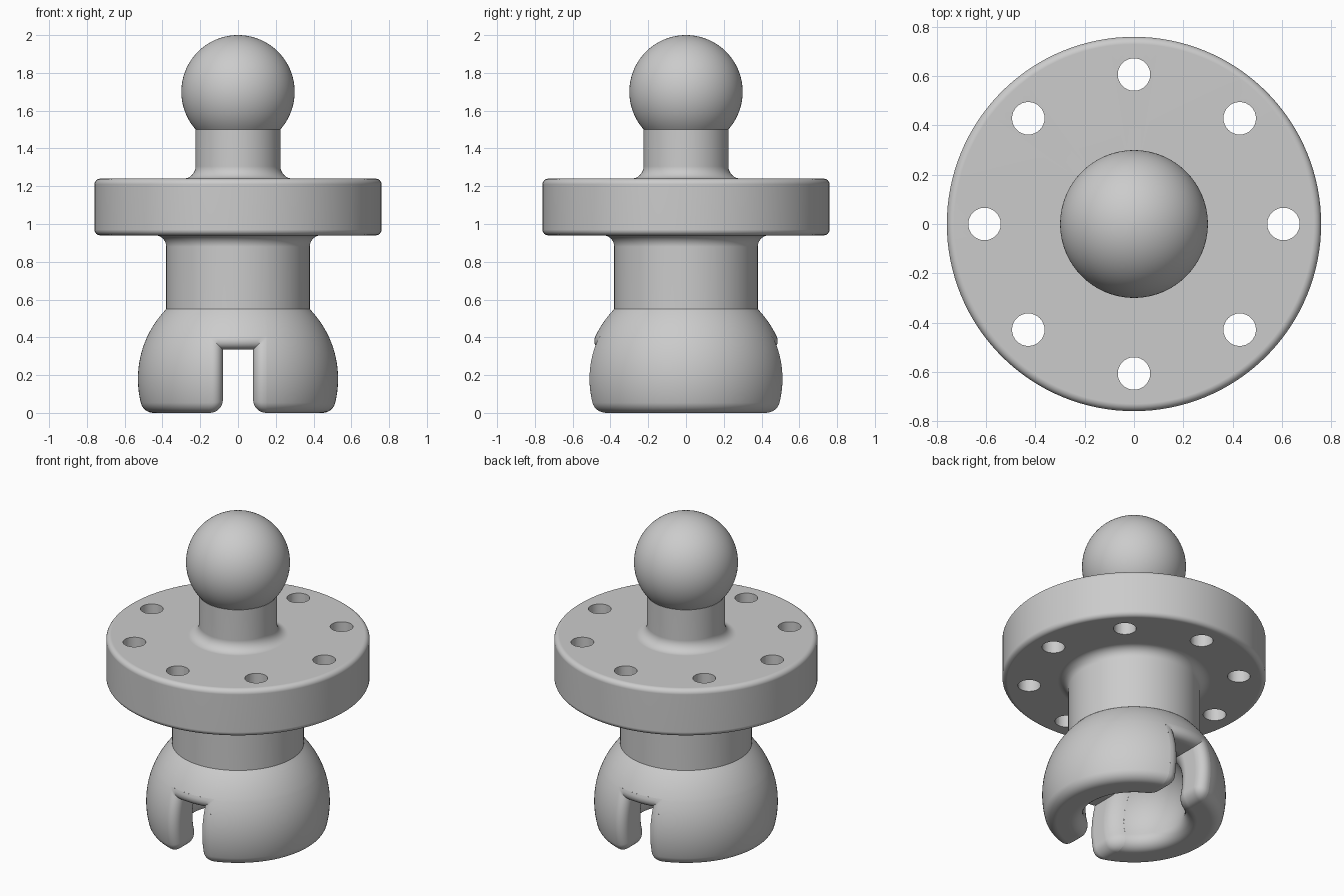
import bpy, bmesh
from math import sin, cos, pi, sqrt, asin, atan2, radians
from mathutils import Matrix

old = bpy.data.objects.get("Cube")
if old:
    bpy.data.objects.remove(old)

SEG = 128
R, CAV, CZ = 0.53, 0.31, 0.18      # socket outer radius, cavity radius, centre height
F, W, TOP = 0.07, 0.08, 0.335      # edge rounding, slot half width, slot roof
HALF, ROOF = W + F, TOP + F        # slot outline including its rounded rim

grey = bpy.data.materials.new("plain_grey")
grey.use_nodes = True
grey.diffuse_color = (0.6, 0.6, 0.6, 1)
grey.node_tree.nodes["Principled BSDF"].inputs["Base Color"].default_value = grey.diffuse_color


def make_object(name, bm):
    mesh = bpy.data.meshes.new(name)
    bm.to_mesh(mesh)
    bm.free()
    mesh.materials.append(grey)
    ob = bpy.data.objects.new(name, mesh)
    bpy.context.collection.objects.link(ob)
    return ob


def finish(ob):
    """Apply modifiers, then smooth with crisp edges and clean flat areas."""
    bpy.ops.object.select_all(action='DESELECT')
    ob.select_set(True)
    bpy.context.view_layer.objects.active = ob
    for m in list(ob.modifiers):
        bpy.ops.object.modifier_apply(modifier=m.name)
    bpy.ops.object.shade_smooth_by_angle(angle=radians(30))
    ob.modifiers.new("weighted", 'WEIGHTED_NORMAL').keep_sharp = True


def arc(cx, cz, r, a0, a1, n):
    return [(cx + r * cos(a0 + (a1 - a0) * i / n), cz + r * sin(a0 + (a1 - a0) * i / n))
            for i in range(n + 1)]


def lathe(profile):
    bm = bmesh.new()
    vs = [bm.verts.new((r, 0, z)) for r, z in profile]
    es = [bm.edges.new(p) for p in zip(vs, vs[1:])]
    bmesh.ops.spin(bm, geom=vs + es, cent=(0, 0, 0), axis=(0, 0, 1),
                   angle=2 * pi, steps=SEG, use_duplicate=False)
    bmesh.ops.remove_doubles(bm, verts=bm.verts, dist=1e-5)
    bmesh.ops.recalc_face_normals(bm, faces=bm.faces)
    return bm


def shell(o, z_out, z_in):
    """Socket wall section, shrunk by o, from outer height to cavity height."""
    drop = CZ - F
    a_out = sqrt((R - F) ** 2 - drop ** 2)
    a_in = sqrt((CAV + F) ** 2 - drop ** 2)
    t_out, t_in = atan2(drop, a_out), atan2(drop, a_in)
    ro, ri = R - o, CAV + o
    return (arc(0, CZ, ro, asin((z_out - CZ) / ro), -t_out, 20)
            + arc(a_out, F, F - o, -t_out, -pi / 2, 8)
            + arc(a_in, F, F - o, -pi / 2, -pi - t_in, 8)
            + arc(0, CZ, ri, -t_in, asin(min(1, (z_in - CZ) / ri)), 20))


# Ball on top
finish(make_object("ball", lathe(arc(0, 1.7, 0.3, -asin(0.2 / 0.3), pi / 2, 40))))

# Collar, flange and neck, with blended corners
profile = [(0, 0.55), (0.38, 0.55)]
profile += arc(0.44, 0.88, 0.06, pi, pi / 2, 8)
profile += arc(0.73, 0.97, 0.03, -pi / 2, 0, 6)
profile += arc(0.73, 1.21, 0.03, 0, pi / 2, 6)
profile += arc(0.29, 1.305, 0.065, -pi / 2, -pi, 8)
profile += [(0.225, 1.5), (0, 1.5)]
flange = make_object("flange_and_neck", lathe(profile))

# Ring of eight bolt holes
bm = bmesh.new()
for i in range(8):
    a = i * pi / 4
    bmesh.ops.create_cone(bm, cap_ends=True, segments=32, radius1=0.066, radius2=0.066, depth=0.6,
                          matrix=Matrix.Translation((0.607 * cos(a), 0.607 * sin(a), 1.09)))
cutter = make_object("hole_cutter", bm)
cutter.hide_render = True
cut = flange.modifiers.new("holes", 'BOOLEAN')
cut.operation, cut.solver, cut.object = 'DIFFERENCE', 'EXACT', cutter
finish(flange)
bpy.data.objects.remove(cutter)

# Socket with a ball cavity, opened where the slot and its rim go
bm = lathe(shell(0, 0.55, CZ + CAV))
for co, no in (((HALF, 0, 0), (1, 0, 0)), ((-HALF, 0, 0), (1, 0, 0)), ((0, 0, ROOF), (0, 0, 1))):
    bmesh.ops.bisect_plane(bm, geom=bm.verts[:] + bm.edges[:] + bm.faces[:],
                           plane_co=co, plane_no=no)
inside = [f for f in bm.faces
          if abs(f.calc_center_median().x) < HALF and f.calc_center_median().z < ROOF]
bmesh.ops.delete(bm, geom=inside, context='FACES')
finish(make_object("socket", bm))


# Rounded slot rim: one quarter, mirrored to the other three
def add_rows(bm, rows):
    grid = [[bm.verts.new(p) for p in row] for row in rows]
    for a, b in zip(grid, grid[1:]):
        for i in range(len(a) - 1):
            bm.faces.new((a[i], a[i + 1], b[i + 1], b[i]))
    return grid


bm = bmesh.new()
walls, outer, inner = [], [], []
STEPS = 8
for k in range(STEPS + 1):
    t = k / STEPS * pi / 2
    d, o = F * (1 - sin(t)), F * (1 - cos(t))
    x, z = W + d, TOP + d
    walls.append([(x, sqrt(r * r - x * x), h) for r, h in shell(o, z, z)])
    for rows, ball in ((outer, R - o), (inner, CAV + o)):
        rr = ball ** 2 - (z - CZ) ** 2
        rows.append([(x * i / 6, sqrt(rr - (x * i / 6) ** 2), z) for i in range(7)])
wall_grid = add_rows(bm, walls)
cap = bm.faces.new(wall_grid[-1])
add_rows(bm, outer + inner[::-1])
bmesh.ops.remove_doubles(bm, verts=bm.verts, dist=1e-5)
bmesh.ops.recalc_face_normals(bm, faces=bm.faces)
bm.normal_update()
flat = max(bm.faces, key=lambda f: f.calc_area())
if flat.normal.x > 0:
    bmesh.ops.reverse_faces(bm, faces=bm.faces)
rim = make_object("slot_rim", bm)
mirror = rim.modifiers.new("mirror", 'MIRROR')
mirror.use_axis = (True, True, False)
finish(rim)
